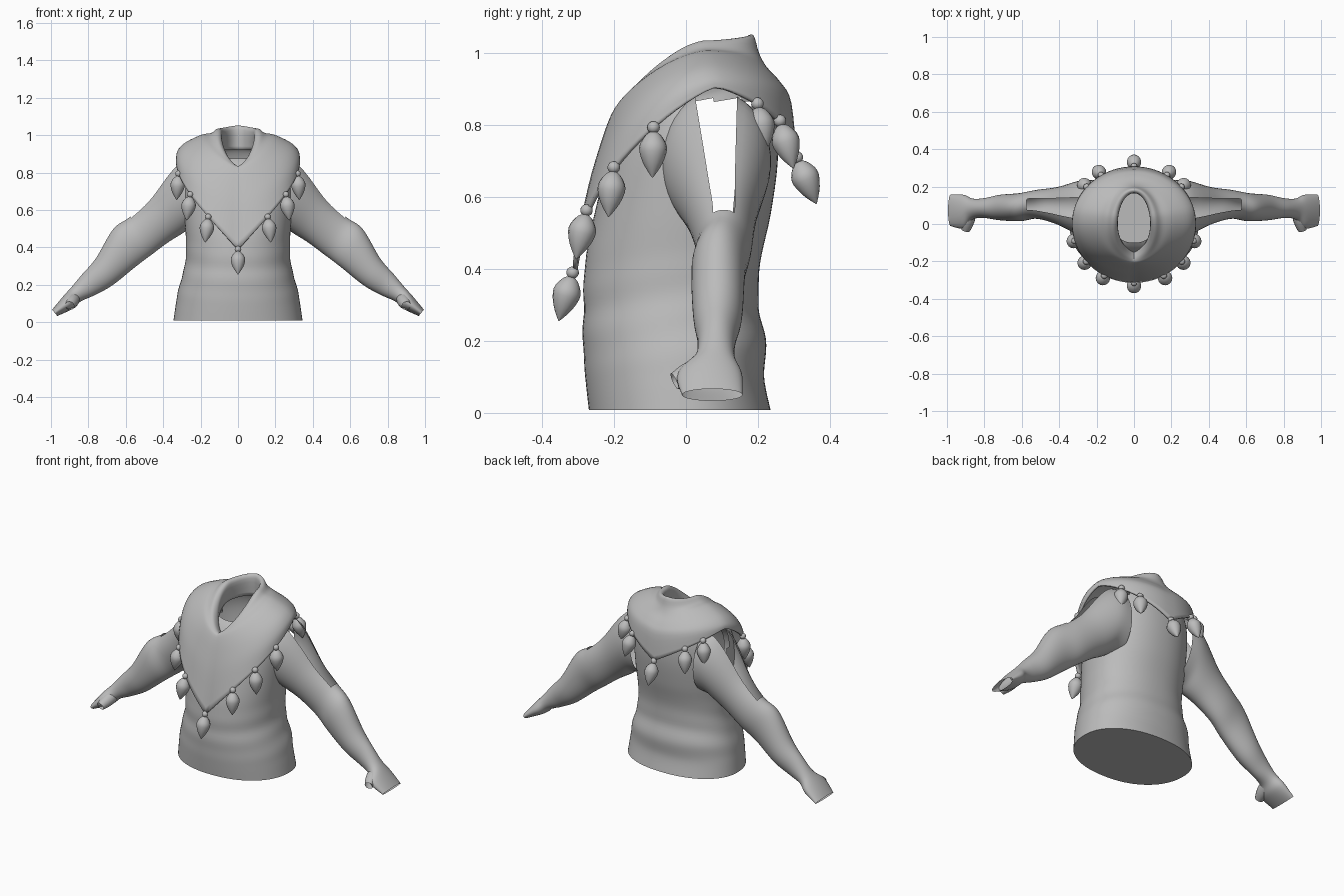
import bpy, bmesh, math
from math import sin, cos, pi
from mathutils import Vector, Matrix

if "Cube" in bpy.data.objects:
    bpy.data.objects.remove(bpy.data.objects["Cube"], do_unlink=True)

cloth = bpy.data.materials.new("plain grey")
cloth.use_nodes = True
GREY = (0.5, 0.5, 0.5, 1)
cloth.diffuse_color = GREY
cloth.node_tree.nodes["Principled BSDF"].inputs["Base Color"].default_value = GREY


def refine(rows, steps):
    """Catmull-Rom interpolation through rows of section values."""
    out = []
    for i in range(len(rows) - 1):
        quad = [rows[max(i - 1, 0)], rows[i], rows[i + 1], rows[min(i + 2, len(rows) - 1)]]
        for k in range(steps):
            t = k / steps
            out.append([b + t / 2 * (c - a + t * (2 * a - 5 * b + 4 * c - d + t * (3 * (b - c) + d - a)))
                        for a, b, c, d in zip(*quad)])
    return out + [list(rows[-1])]


def loft(name, rings, skip=None, floor=False, angle=50):
    """Skin closed rings; skip(row, column, centre) leaves holes, floor closes the first ring."""
    bm = bmesh.new()
    grid = [[bm.verts.new(p) for p in ring] for ring in rings]
    n = len(grid[0])
    for r in range(len(grid) - 1):
        for c in range(n):
            quad = (grid[r][c], grid[r][(c + 1) % n], grid[r + 1][(c + 1) % n], grid[r + 1][c])
            centre = sum((v.co for v in quad), Vector()) / 4
            if not (skip and skip(r, c, centre)):
                bm.faces.new(quad)
    if floor:
        bm.faces.new(grid[0])
    loose = [v for v in bm.verts if not v.link_faces]
    bmesh.ops.delete(bm, geom=loose, context="VERTS")
    bmesh.ops.recalc_face_normals(bm, faces=bm.faces)
    mesh = bpy.data.meshes.new(name)
    bm.to_mesh(mesh)
    bm.free()
    mesh.materials.append(cloth)
    obj = bpy.data.objects.new(name, mesh)
    bpy.context.collection.objects.link(obj)
    bpy.ops.object.select_all(action="DESELECT")
    obj.select_set(True)
    bpy.context.view_layer.objects.active = obj
    bpy.ops.object.shade_smooth_by_angle(angle=math.radians(angle))
    return obj


def mirror(obj):
    obj.modifiers.new("mirror", "MIRROR").use_axis[0] = True


# Shirt body: height, half width, front depth, back depth, forward tilt
BODY = [(0.008, 0.345, 0.27, 0.235, 0), (0.10, 0.332, 0.28, 0.217, 0), (0.19, 0.315, 0.286, 0.223, 0),
        (0.30, 0.285, 0.285, 0.202, 0), (0.42, 0.278, 0.28, 0.207, 0),
        (0.55, 0.285, 0.255, 0.235, 0), (0.70, 0.29, 0.215, 0.255, 0),
        (0.80, 0.285, 0.17, 0.25, 0.1), (0.87, 0.25, 0.13, 0.215, 0.2),
        (0.90, 0.11, 0.10, 0.17, 0.25)]


def body_ring(z, w, front, back, tilt, n=80):
    ring = []
    for i in range(n):
        a = 2 * pi * i / n
        # Soft creases around the waist
        crease = 1 + 0.008 * sin(50 * z + 3 * cos(a)) * max(0, 1 - abs(z - 0.28) / 0.2)
        c, s = cos(a), sin(a)
        x = w * math.copysign(abs(s) ** 0.92, s)
        y = -(front if c > 0 else back) * math.copysign(abs(c) ** 0.92, c)
        ring.append((x * crease, y * crease, z + tilt * y))
    return ring


def armhole(r, c, p):
    # Wedge that narrows downward, hidden inside the sleeve
    return abs(p.x) > 0.15 and 0.56 < p.z < 0.87 and abs(p.y - 0.088) < 0.045 + 0.16 * (p.z - 0.56)


loft("shirt_body", [body_ring(*row) for row in refine(BODY, 6)], armhole, floor=True)

# Sleeves: x, z, half height, y centre, half depth, lean of the section
SLEEVE = [(0.21, 0.70, 0.19, 0.085, 0.15, 0.05), (0.285, 0.685, 0.19, 0.085, 0.148, 0.1),
          (0.405, 0.56, 0.13, 0.098, 0.1, 0.45),
          (0.52, 0.462, 0.117, 0.105, 0.077, 0.5), (0.61, 0.395, 0.118, 0.09, 0.075, 0.5),
          (0.715, 0.27, 0.085, 0.088, 0.068, 0.55), (0.80, 0.20, 0.065, 0.085, 0.053, 0.55),
          (0.865, 0.15, 0.046, 0.08, 0.056, 0.55), (0.91, 0.105, 0.042, 0.066, 0.09, 0.6),
          (0.98, 0.05, 0.022, 0.073, 0.084, 0.7)]
SIDES, STEPS = 40, 6


def sleeve_ring(x, z, h, yc, yr, lean):
    ring = []
    for i in range(SIDES):
        a = 2 * pi * (i + 0.5) / SIDES
        up = h * cos(a)
        ring.append((x + up * sin(lean), yc + yr * sin(a), z + up * cos(lean)))
    return ring


def slot(r, c, p):
    # Long opening over the upper arm
    return r < 3 * STEPS and min((c + 1) % SIDES, (-c - 1) % SIDES) <= 2


mirror(loft("sleeves", [sleeve_ring(*row) for row in refine(SLEEVE, STEPS)], slot))


def tube(name, start, end, radii):
    start, end = Vector(start), Vector(end)
    turn = (end - start).to_track_quat("Z", "Y")
    rings = []
    for k, r in enumerate(radii):
        mid = start.lerp(end, k / (len(radii) - 1))
        rings.append([mid + turn @ Vector((r * cos(a), r * sin(a), 0))
                      for a in (2 * pi * i / 16 for i in range(16))])
    return loft(name, rings)


mirror(tube("thumb_cuffs", (0.88, 0.05, 0.125), (0.9, -0.032, 0.088), (0.035, 0.036, 0.032, 0.024)))

# Shawl: front depth and height, side width and height, back depth and height, pointedness
SHAWL = [(0.315, 0.39, 0.332, 0.905, 0.308, 0.71, 1), (0.275, 0.60, 0.325, 0.93, 0.293, 0.86, 0.8),
         (0.24, 0.735, 0.285, 0.965, 0.265, 0.915, 0.5), (0.212, 0.815, 0.2, 1.003, 0.225, 0.96, 0.4),
         (0.195, 0.832, 0.148, 1.012, 0.203, 1.0, 0.5), (0.172, 0.828, 0.113, 1.035, 0.187, 1.05, 0.6),
         (0.143, 0.80, 0.088, 1.015, 0.165, 1.03, 0.6), (0.14, 0.76, 0.09, 0.92, 0.17, 0.92, 0.6)]
SHOULDER = 1.85


def shawl_point(row, a):
    front, zf, w, zs, back, zb, sharp = row
    a = (a + pi) % (2 * pi) - pi
    t = abs(a)
    u = 1 - t / SHOULDER if t < SHOULDER else (t - SHOULDER) / (pi - SHOULDER)
    u = sharp * u ** 1.3 + (1 - sharp) * u * u * (3 - 2 * u)
    z = zs + ((zf if t < SHOULDER else zb) - zs) * u
    return Vector((w * sin(a), -(front if t < pi / 2 else back) * cos(a), z))


shawl = loft("cowl_shawl", [[shawl_point(row, 2 * pi * i / 72) for i in range(72)]
                            for row in refine(SHAWL, 4)], angle=60)
shell = shawl.modifiers.new("thickness", "SOLIDIFY")
shell.thickness = 0.012
shell.offset = -1

# Leaf-shaped charms with round beads, hung along the shawl hem
LEAF = [(0.006, -0.012), (0.02, -0.02), (0.036, -0.045), (0.038, -0.068),
        (0.027, -0.1), (0.012, -0.125), (0.001, -0.14)]
BEAD = [(0.017 * sin(pi * k / 8) + 0.0005, 0.017 * cos(pi * k / 8)) for k in range(9)]


def hang(name, profile, place):
    rings = [[place @ Vector((r * cos(a), r * sin(a), z))
              for a in (2 * pi * i / 16 for i in range(16))] for r, z in profile]
    return loft(name, rings)


pairs = [0.5, 0.88, 1.28, pi - 0.87, pi - 0.56]
for i, a in enumerate([0, pi] + pairs + [-p for p in pairs]):
    top = shawl_point(SHAWL[0], a)
    out = Vector((top.x, top.y, 0)).normalized()
    lean = (0.28 if top.y < 0 else 0.4) * abs(out.y)
    tilt = Matrix.Rotation(lean, 4, Vector((0, 0, -1)).cross(out))
    place = Matrix.Translation(top) @ tilt
    hang(f"charm_leaf_{i + 1}", refine(LEAF, 2), place)
    hang(f"charm_bead_{i + 1}", BEAD, place)
